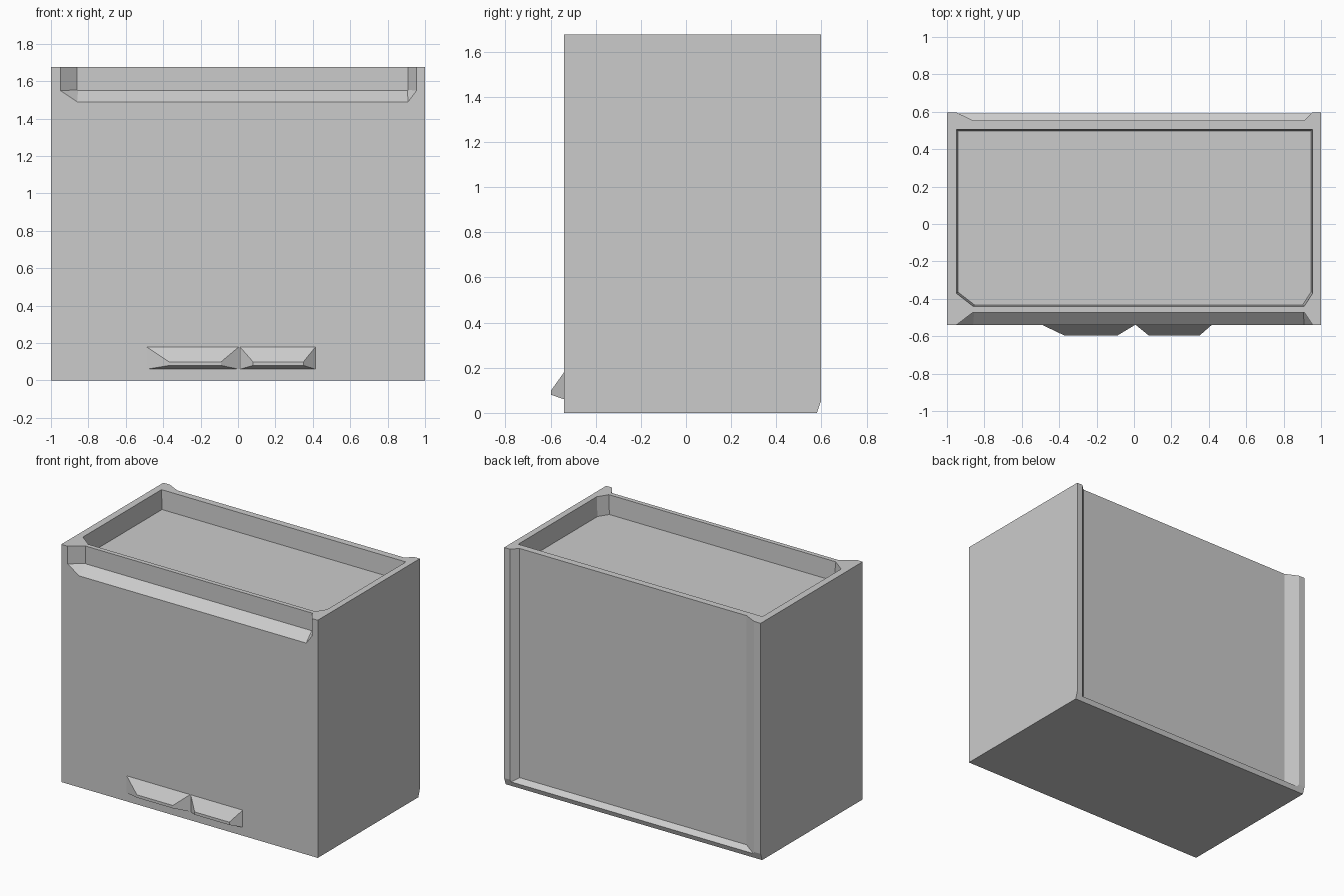
import bpy, bmesh

if "Cube" in bpy.data.objects:
    bpy.data.objects.remove(bpy.data.objects["Cube"])


def loft(name, loops):
    """Closed solid through a list of matching vertex loops."""
    bm = bmesh.new()
    rings = [[bm.verts.new(p) for p in loop] for loop in loops]
    n = len(rings[0])
    for a, b in zip(rings, rings[1:]):
        for i in range(n):
            j = (i + 1) % n
            bm.faces.new((a[i], a[j], b[j], b[i]))
    bm.faces.new(rings[0])
    bm.faces.new(rings[-1])
    bmesh.ops.recalc_face_normals(bm, faces=bm.faces[:])
    mesh = bpy.data.meshes.new(name)
    bm.to_mesh(mesh)
    bm.free()
    ob = bpy.data.objects.new(name, mesh)
    bpy.context.collection.objects.link(ob)
    return ob


def carve(target, cutter):
    """Subtract the cutter and remove it."""
    cutter.hide_render = True
    mod = target.modifiers.new("cut", "BOOLEAN")
    mod.operation = "DIFFERENCE"
    mod.solver = "EXACT"
    mod.object = cutter
    bpy.context.view_layer.objects.active = target
    bpy.ops.object.modifier_apply(modifier=mod.name)
    bpy.data.objects.remove(cutter)


def rect_xz(x0, x1, z0, z1, y):
    return [(x0, y, z0), (x1, y, z0), (x1, y, z1), (x0, y, z1)]


TOP, HIGH = 1.675, 1.75

# Cabinet body: side profile swept across the width, rear bottom edge bevelled
profile = [(-0.54, 0), (0.58, 0), (0.597, 0.05), (0.597, TOP), (-0.54, TOP)]
body = loft("cabinet_body", [[(x, y, z) for y, z in profile] for x in (-1, 1)])

# Tray sunk into the top, front corners chamfered, walls leaning slightly in
tray = [(-0.95, -0.37), (-0.86, -0.44), (0.91, -0.44), (0.955, -0.37),
        (0.955, 0.505), (-0.95, 0.505)]
floor = [(x * 0.99, y * 0.985) for x, y in tray]
carve(body, loft("tray_cutter", [
    [(x, y, 1.54) for x, y in floor],
    [(x, y, TOP) for x, y in tray],
    [(x, y, HIGH) for x, y in tray]]))


# Finger groove along the top of the front, with sloping bottom and ends
def groove(x0, x1, corner0, corner1, low, mid, y):
    return [(corner0, y, low), (corner1, y, low), (x1, y, mid),
            (x1, y, HIGH), (x0, y, HIGH), (x0, y, mid)]


carve(body, loft("groove_cutter", [
    groove(-0.95, 0.955, -0.86, 0.91, 1.49, 1.55, -0.6),
    groove(-0.95, 0.955, -0.86, 0.91, 1.49, 1.55, -0.54),
    groove(-0.86, 0.91, -0.855, 0.905, 1.55, 1.553, -0.472)]))

# Recessed back panel, open at the top, framed by two posts and a bottom lip
carve(body, loft("back_cutter", [
    rect_xz(-0.86, 0.91, 0.06, HIGH, 0.553),
    rect_xz(-0.95, 0.955, 0.03, HIGH, 0.597),
    rect_xz(-0.95, 0.955, 0.03, HIGH, 0.65)]))

# Two wedge pulls at the foot of the front
for side, base, ridge in (("left", (-0.49, 0.005), (-0.37, -0.09)),
                          ("right", (0.01, 0.415), (0.08, 0.35))):
    loft(side + "_pull", [
        rect_xz(*base, 0.06, 0.18, -0.535),
        rect_xz(*base, 0.06, 0.18, -0.54),
        rect_xz(*ridge, 0.08, 0.1, -0.597)])
